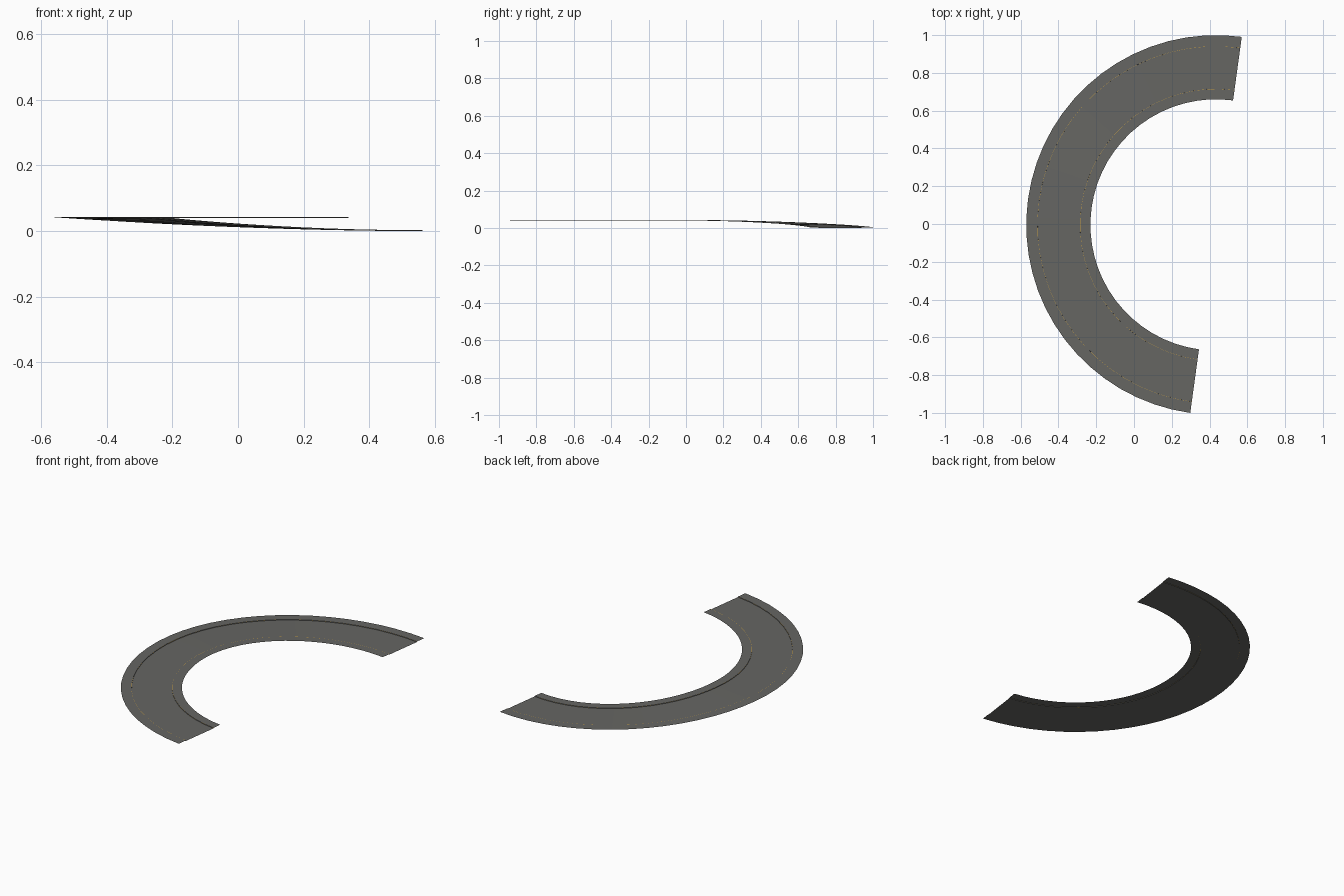
import bpy, bmesh, math

if "Cube" in bpy.data.objects:
    bpy.data.objects.remove(bpy.data.objects["Cube"])

CX, CY = 0.4342, -0.0047        # arc centre
A0, SWEEP, SEGS = 82.2, 180.0, 32
RISE, RISE_END = 0.040, 180.0   # ramp climbs smoothly, then runs level
STEP = 0.003                    # shoulders stand slightly above the lane


def material(name, rgb):
    m = bpy.data.materials.new(name)
    m.diffuse_color = (*rgb, 1)
    m.use_nodes = True
    m.node_tree.nodes["Principled BSDF"].inputs["Base Color"].default_value = m.diffuse_color
    return m


asphalt = material("asphalt grey", (0.132, 0.132, 0.124))
yellow = material("line yellow", (0.60, 0.36, 0.06))


def height(deg):
    t = min(1.0, (deg - A0) / (RISE_END - A0))
    return RISE * t * t * (3 - 2 * t)


# Cross-section (radius, height): shoulder, thin painted line, step down, lane, and back up
profile = [(0.665, STEP), (0.719, STEP), (0.7200, STEP), (0.7201, 0),
           (0.9449, 0), (0.945, STEP), (0.946, STEP), (1.0047, STEP)]
strip_material = [0, 1, 0, 0, 0, 1, 0]

bm = bmesh.new()
rows = []
for i in range(SEGS + 1):
    deg = A0 + SWEEP * i / SEGS
    a = math.radians(deg)
    rows.append([bm.verts.new((CX + r * math.cos(a), CY + r * math.sin(a), height(deg) + h))
                 for r, h in profile])
for p, q in zip(rows, rows[1:]):
    for j, mat in enumerate(strip_material):
        f = bm.faces.new((p[j], p[j + 1], q[j + 1], q[j]))
        f.material_index = mat

# Curved road ramp
mesh = bpy.data.meshes.new("curved_road")
bm.to_mesh(mesh)
bm.free()
for m in (asphalt, yellow):
    mesh.materials.append(m)
road = bpy.data.objects.new("curved_road", mesh)
bpy.context.collection.objects.link(road)
